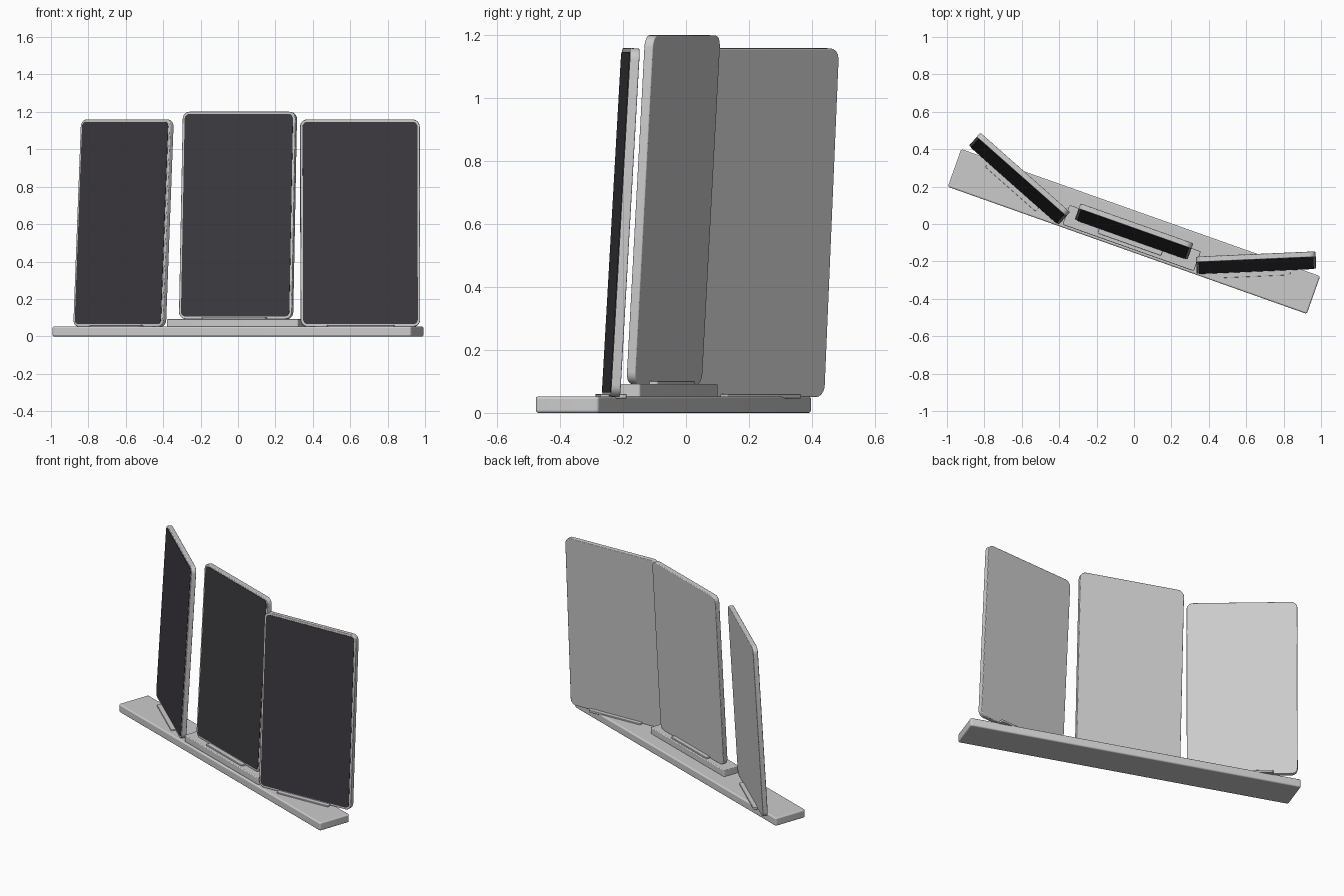
import bpy, bmesh
from math import radians
from mathutils import Matrix

if "Cube" in bpy.data.objects:
    bpy.data.objects.remove(bpy.data.objects["Cube"])

# Everything is laid out in the stand's own frame, then turned as one
STAND = Matrix.Translation((0, -0.04, 0)) @ Matrix.Rotation(radians(-19.5), 4, 'Z')
TILT = radians(-3.25)
W, H, T = 0.64, 1.11, 0.03

screen_mat = bpy.data.materials.new("dark_screen")
screen_mat.diffuse_color = (0.045, 0.042, 0.05, 1)
screen_mat.use_nodes = True
screen_mat.node_tree.nodes["Principled BSDF"].inputs["Base Color"].default_value = screen_mat.diffuse_color


def slab(name, size, matrix, axis=2, radius=0.0, edge=0.0, mat=None):
    """Box whose edges along one axis are rounded, with a small edge bevel."""
    bm = bmesh.new()
    bmesh.ops.create_cube(bm, size=1)
    bmesh.ops.scale(bm, vec=size, verts=bm.verts)
    if radius:
        edges = [e for e in bm.edges
                 if abs(e.verts[0].co[axis] - e.verts[1].co[axis]) > 1e-5]
        bmesh.ops.bevel(bm, geom=edges, offset=radius, segments=6,
                        profile=0.5, affect='EDGES')
    me = bpy.data.meshes.new(name)
    bm.to_mesh(me)
    bm.free()
    ob = bpy.data.objects.new(name, me)
    bpy.context.collection.objects.link(ob)
    ob.matrix_world = STAND @ matrix
    if edge:
        mod = ob.modifiers.new("edge", 'BEVEL')
        mod.width, mod.segments = edge, 3
        mod.limit_method, mod.angle_limit = 'ANGLE', radians(40)
    if mat:
        me.materials.append(mat)
    bpy.ops.object.select_all(action='DESELECT')
    ob.select_set(True)
    bpy.context.view_layer.objects.active = ob
    bpy.ops.object.shade_smooth_by_angle(angle=radians(35))
    return ob


# Long base plank and the raised step under the middle panel
slab("base", (2.036, 0.214, 0.052), Matrix.Translation((0, 0, 0.026)),
     radius=0.012, edge=0.008)
slab("middle_step", (0.745, 0.112, 0.042), Matrix.Translation((0, -0.037, 0.071)),
     radius=0.008, edge=0.004)


def panel(name, x, y, z0, turn):
    place = Matrix.Translation((x, y, z0)) @ Matrix.Rotation(radians(turn), 4, 'Z')
    lean = place @ Matrix.Translation((0, 0, H / 2)) @ Matrix.Rotation(TILT, 4, 'X')
    # Grey casing, dark display and small foot plate
    slab(name + "_casing", (W, T, H), lean, axis=1, radius=0.038, edge=0.004)
    slab(name + "_screen", (W - 0.026, 0.004, H - 0.026),
         lean @ Matrix.Translation((0, -T / 2, 0)), axis=1, radius=0.026,
         mat=screen_mat)
    slab(name + "_foot", (0.36, 0.084, 0.014),
         place @ Matrix.Translation((0, -0.032, 0.003)), radius=0.008, edge=0.002)


panel("middle", 0, 0, 0.091, 0)
for side, s in (("left", -1), ("right", 1)):
    panel(side, s * 0.671, 0.061, 0.05, s * 22)
